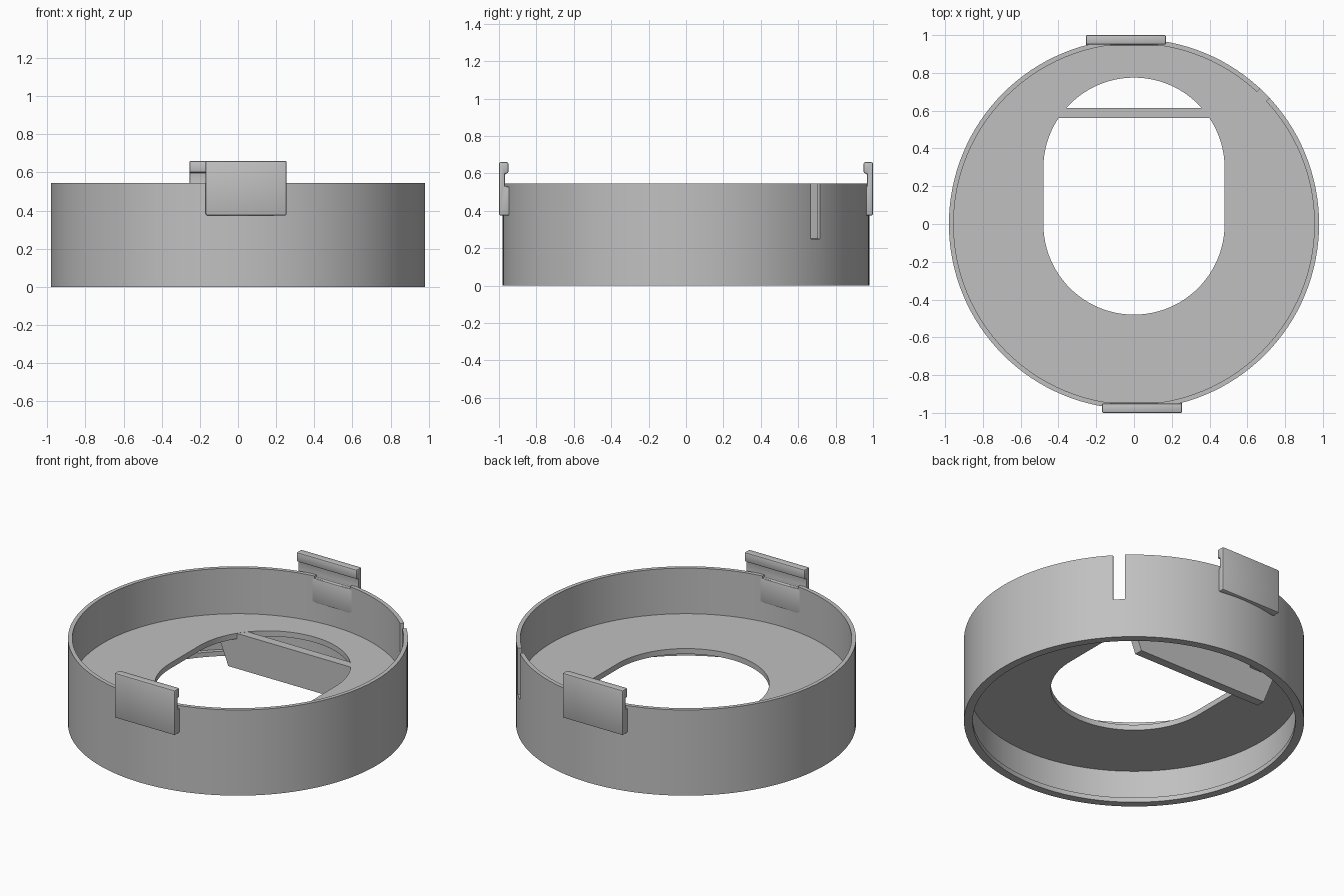
import bpy
import bmesh
from math import sin, cos, pi, radians
from mathutils import Matrix, Vector

if "Cube" in bpy.data.objects:
    bpy.data.objects.remove(bpy.data.objects["Cube"], do_unlink=True)

SEGMENTS = 128
WALL_TOP = 0.545
WALL_IN = 0.955
FLOOR_LOW, FLOOR_TOP = 0.22, 0.255

grey = bpy.data.materials.new("grey plastic")
grey.use_nodes = True
grey.diffuse_color = (0.53, 0.53, 0.53, 1)
grey.node_tree.nodes["Principled BSDF"].inputs["Base Color"].default_value = (0.53, 0.53, 0.53, 1)


def make_object(name, bm):
    bmesh.ops.recalc_face_normals(bm, faces=bm.faces)
    mesh = bpy.data.meshes.new(name)
    bm.to_mesh(mesh)
    bm.free()
    mesh.materials.append(grey)
    obj = bpy.data.objects.new(name, mesh)
    bpy.context.collection.objects.link(obj)
    return obj


def activate(obj):
    bpy.ops.object.select_all(action='DESELECT')
    obj.select_set(True)
    bpy.context.view_layer.objects.active = obj


def prism(name, points, offset):
    """Extrude a closed outline of 3D points along an offset."""
    bm = bmesh.new()
    face = bm.faces.new([bm.verts.new(p) for p in points])
    result = bmesh.ops.extrude_face_region(bm, geom=[face], use_keep_orig=True)
    moved = [g for g in result["geom"] if isinstance(g, bmesh.types.BMVert)]
    bmesh.ops.translate(bm, verts=moved, vec=Vector(offset))
    return make_object(name, bm)


def box(name, low, high, turn=0):
    (x0, y0, z0), (x1, y1, z1) = low, high
    obj = prism(name, [(x0, y0, z0), (x1, y0, z0), (x1, y1, z0), (x0, y1, z0)], (0, 0, z1 - z0))
    obj.data.transform(Matrix.Rotation(turn, 4, 'Z'))
    return obj


def lathe(name, profile):
    """Revolve a closed (radius, height) profile around z."""
    bm = bmesh.new()
    rings = []
    for i in range(SEGMENTS):
        a = 2 * pi * i / SEGMENTS
        rings.append([bm.verts.new((r * cos(a), r * sin(a), z)) for r, z in profile])
    n = len(profile)
    for i in range(SEGMENTS):
        here, after = rings[i], rings[(i + 1) % SEGMENTS]
        for j in range(n):
            k = (j + 1) % n
            bm.faces.new((here[j], after[j], after[k], here[k]))
    return make_object(name, bm)


def cut(obj, cutter):
    cutter.hide_render = True
    mod = obj.modifiers.new("cut", 'BOOLEAN')
    mod.operation = 'DIFFERENCE'
    mod.solver = 'EXACT'
    mod.object = cutter
    activate(obj)
    bpy.ops.object.modifier_apply(modifier=mod.name)
    bpy.data.objects.remove(cutter, do_unlink=True)


def smooth(obj):
    activate(obj)
    bpy.ops.object.shade_smooth_by_angle(angle=radians(30))


# Round wall with a thicker lip at its foot
wall = lathe("round_wall", [(0.93, 0), (0.98, 0), (0.98, WALL_TOP), (WALL_IN, WALL_TOP),
                            (WALL_IN, 0.03), (0.93, 0.03)])

# Diagonal slot, and a shallow rim notch behind each clip
cut(wall, box("slot_cutter", (0.9, -0.035, 0.25), (1.1, 0.035, 0.7), radians(45)))
for turn in (0, pi):
    cut(wall, box("notch_cutter", (-0.125, 0.9, 0.53), (0.125, 0.967, 0.7), turn))
smooth(wall)

# Floor disc with a long round-ended opening
disc = [(0.965 * cos(2 * pi * i / SEGMENTS), 0.965 * sin(2 * pi * i / SEGMENTS), FLOOR_LOW)
        for i in range(SEGMENTS)]
floor = prism("floor", disc, (0, 0, FLOOR_TOP - FLOOR_LOW))
opening = []
for i in range(98):
    half = i // 49
    a = pi * (i - half) / 48
    opening.append((0.48 * cos(a), 0.48 * sin(a) + (0 if half else 0.295), 0.1))
cut(floor, prism("opening_cutter", opening, (0, 0, 0.4)))
smooth(floor)

# Upright tapered plate crossing the opening
top = FLOOR_TOP - 0.001
prism("cross_plate", [(-0.46, 0.56, 0.03), (0.46, 0.56, 0.03), (0.55, 0.56, top), (-0.55, 0.56, top)],
      (0, 0.055, 0))

# Two hooked clips, each the other turned half way round
hook = [(1.0, 0.375), (1.0, 0.66), (0.95, 0.66), (0.95, 0.6),
        (0.967, 0.6), (0.967, 0.53), (0.945, 0.53), (0.945, 0.375)]
for name, turn in (("back_clip", 0), ("front_clip", pi)):
    clip = prism(name, [(-0.255, y, z) for y, z in hook], (0.425, 0, 0))
    clip.data.transform(Matrix.Rotation(turn, 4, 'Z'))
    bevel = clip.modifiers.new("soft edges", 'BEVEL')
    bevel.width = 0.008
    bevel.segments = 2
    activate(clip)
    bpy.ops.object.modifier_apply(modifier=bevel.name)
    smooth(clip)
